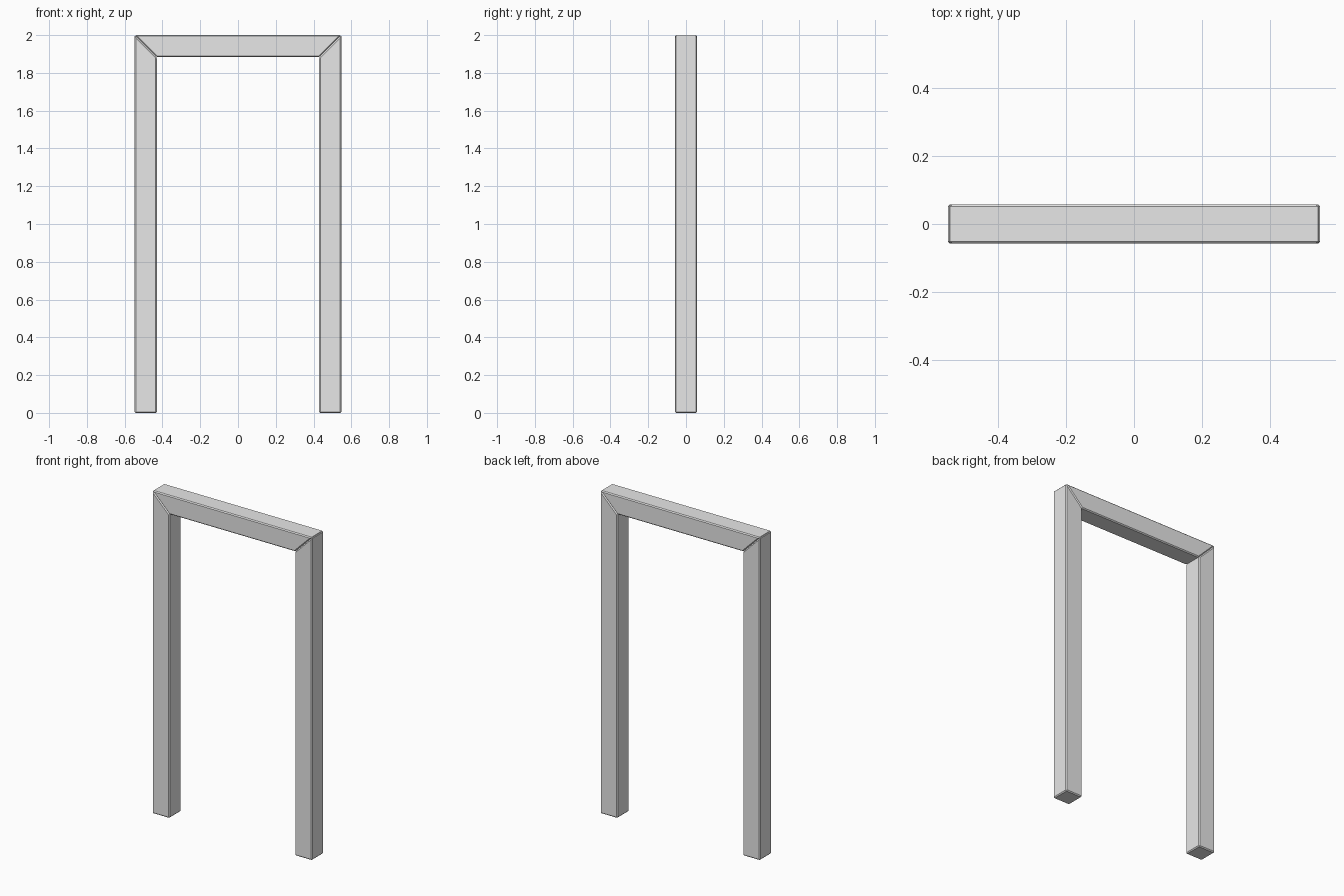
import bpy, bmesh

if "Cube" in bpy.data.objects:
    bpy.data.objects.remove(bpy.data.objects["Cube"])

HW, H, T, D = 0.547, 2.0, 0.117, 0.058   # half width, height, bar thickness, half depth
BEVEL = 0.006

grey = bpy.data.materials.new("light_grey")
grey.diffuse_color = (0.8, 0.8, 0.8, 1)
grey.use_nodes = True
grey.node_tree.nodes["Principled BSDF"].inputs["Base Color"].default_value = grey.diffuse_color


def bar(name, outline):
    """Extrude an x-z outline through the depth and chamfer its edges."""
    bm = bmesh.new()
    face = bm.faces.new([bm.verts.new((x, -D, z)) for x, z in outline])
    ext = bmesh.ops.extrude_face_region(bm, geom=[face])
    moved = [v for v in ext["geom"] if isinstance(v, bmesh.types.BMVert)]
    bmesh.ops.translate(bm, verts=moved, vec=(0, 2 * D, 0))
    bmesh.ops.recalc_face_normals(bm, faces=bm.faces)
    bmesh.ops.bevel(bm, geom=bm.edges[:], offset=BEVEL, segments=1,
                    affect='EDGES', profile=0.5)
    bmesh.ops.recalc_face_normals(bm, faces=bm.faces)
    mesh = bpy.data.meshes.new(name)
    bm.to_mesh(mesh)
    bm.free()
    mesh.materials.append(grey)
    bpy.context.collection.objects.link(bpy.data.objects.new(name, mesh))


# Posts, mitred at the top
for name, s in (("left_post", -1), ("right_post", 1)):
    bar(name, [(s * HW, 0), (s * (HW - T), 0), (s * (HW - T), H - T), (s * HW, H)])

# Lintel, mitred at both ends
bar("lintel", [(-HW, H), (HW, H), (HW - T, H - T), (-HW + T, H - T)])
